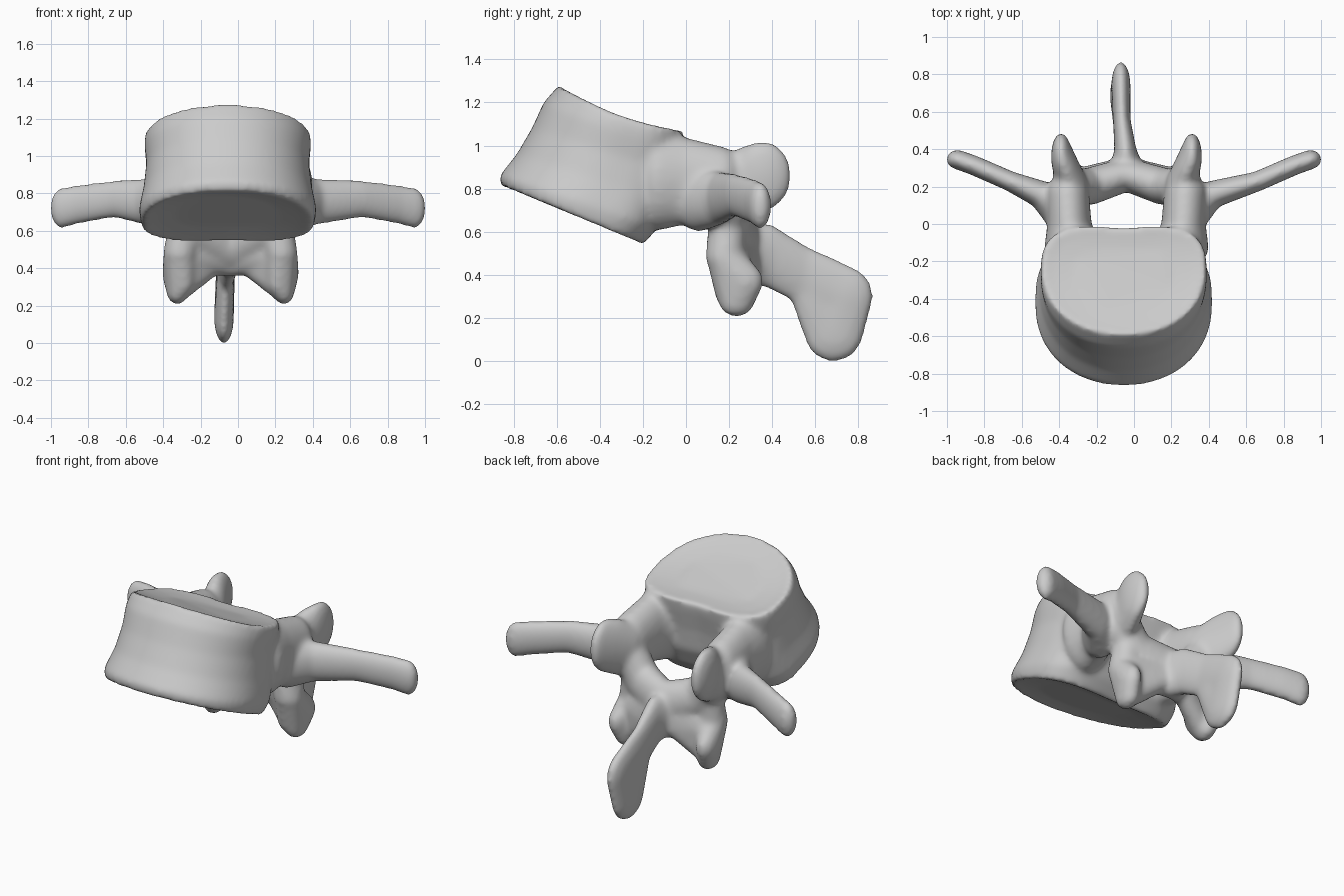
import bpy, bmesh
from math import sin, cos, pi
from mathutils import Matrix

cube = bpy.data.objects.get("Cube")
if cube:
    bpy.data.objects.remove(cube, do_unlink=True)

bone = bpy.data.materials.new("bone grey")
bone.use_nodes = True
bone.diffuse_color = (0.6, 0.6, 0.6, 1)
bone.node_tree.nodes["Principled BSDF"].inputs["Base Color"].default_value = (0.6, 0.6, 0.6, 1)

bm = bmesh.new()
MID = -0.04          # middle of the arch
BODY_MID = -0.055    # middle of the body


def hull(*blobs):
    """Convex skin around ellipsoids given as (centre, radii)."""
    part = bmesh.new()
    for centre, radii in blobs:
        place = Matrix.Translation(centre) @ Matrix.Diagonal((*radii, 1))
        bmesh.ops.create_icosphere(part, subdivisions=3, radius=1, matrix=place)
    result = bmesh.ops.convex_hull(part, input=part.verts)
    junk = {v for v in result["geom_interior"] if isinstance(v, bmesh.types.BMVert)}
    bmesh.ops.delete(part, geom=list(junk), context="VERTS")
    mesh = bpy.data.meshes.new("part")
    part.to_mesh(mesh)
    part.free()
    bm.from_mesh(mesh)
    bpy.data.meshes.remove(mesh)


def chain(*blobs):
    for a, b in zip(blobs, blobs[1:]):
        hull(a, b)


def loft(rings):
    """Closed skin through rings of points."""
    loops = [[bm.verts.new(p) for p in ring] for ring in rings]
    n = len(loops[0])
    for a, b in zip(loops, loops[1:]):
        for i in range(n):
            j = (i + 1) % n
            bm.faces.new((a[i], a[j], b[j], b[i]))
    bm.faces.new(loops[0][::-1])
    bm.faces.new(loops[-1])


def kidney(front, back, half, sag=0, scale=1, dip=0, n=64):
    """Body cross-section between a front and a back (y, z) point."""
    ring = []
    for i in range(n):
        c, s = cos(2 * pi * i / n), sin(2 * pi * i / n)
        power = 0.95 if s < 0 else 0.6
        x = abs(c) ** power * (1 if c > 0 else -1)
        depth = 0.58 - 0.58 * abs(s) ** power if s < 0 else 0.58 + 0.42 * s ** power
        if s > 0:
            depth -= 0.03 * max(0, 1 - abs(x) * 1.6)
        depth = 0.5 + (depth - 0.5) * scale
        y, z = (f + (b - f) * depth for f, b in zip(front, back))
        ring.append((BODY_MID + x * half * scale, y, z + dip - sag * sin(pi * depth)))
    return ring


# Body: tilted drum with a waist and shallow hollow ends
bottom = ((-0.86, 0.81), (-0.19, 0.535), 0.46)
top = ((-0.59, 1.28), (0.0, 1.07), 0.44, 0.035)
rings = [kidney(*bottom, scale=0.6, dip=0.03), kidney(*bottom, scale=0.85, dip=0.015),
         kidney(*bottom),
         kidney((-0.865, 0.86), (-0.12, 0.61), 0.475),
         kidney((-0.785, 0.96), (-0.06, 0.73), 0.45),
         kidney((-0.715, 1.08), (-0.04, 0.87), 0.435),
         kidney((-0.66, 1.20), (-0.01, 1.00), 0.445, 0.02),
         kidney(*top), kidney(*top, scale=0.85, dip=-0.01),
         kidney(*top, scale=0.6, dip=-0.015)]
loft(rings)

for side in (-1, 1):
    def at(d, y, z):
        return (MID + side * d, y, z)

    # Pedicle, flaring into the body
    chain((at(0.29, -0.13, 0.84), (0.15, 0.10, 0.235)),
          (at(0.305, -0.01, 0.835), (0.12, 0.09, 0.205)),
          (at(0.315, 0.17, 0.825), (0.115, 0.09, 0.17)))
    # Transverse process, flaring into the pedicle
    chain((at(0.34, 0.06, 0.75), (0.10, 0.12, 0.15)),
          (at(0.45, 0.155, 0.755), (0.075, 0.075, 0.125)),
          ((side * 0.66, 0.228, 0.770), (0.06, 0.053, 0.1)),
          ((side * 0.86, 0.315, 0.740), (0.06, 0.052, 0.105)),
          ((side * 0.945, 0.345, 0.72), (0.06, 0.052, 0.11)))
    # Superior articular process
    chain((at(0.30, 0.21, 0.81), (0.095, 0.09, 0.155)),
          (at(0.32, 0.29, 0.83), (0.07, 0.10, 0.175)),
          (at(0.35, 0.36, 0.86), (0.054, 0.13, 0.163)))
    # Lamina
    chain((at(0.28, 0.20, 0.74), (0.11, 0.10, 0.12)),
          (at(0.20, 0.20, 0.62), (0.11, 0.10, 0.12)),
          (at(0.0, 0.265, 0.54), (0.085, 0.09, 0.15)))
    hull((at(0.22, 0.22, 0.48), (0.09, 0.08, 0.09)),
         (at(0.0, 0.29, 0.47), (0.08, 0.07, 0.12)))
    # Inferior articular process, a leaf turned outwards and webbed to the lamina
    hull((at(0.25, 0.19, 0.60), (0.09, 0.09, 0.08)),
         (at(0.27, 0.18, 0.48), (0.09, 0.09, 0.08)))
    hull((at(0.27, 0.18, 0.48), (0.09, 0.085, 0.08)),
         (at(0.305, 0.27, 0.37), (0.06, 0.09, 0.09)),
         (at(0.25, 0.20, 0.33), (0.06, 0.07, 0.08)),
         (at(0.285, 0.235, 0.265), (0.055, 0.08, 0.06)))
    hull((at(0.25, 0.21, 0.46), (0.08, 0.09, 0.08)),
         (at(0.26, 0.22, 0.30), (0.06, 0.07, 0.07)),
         (at(0.09, 0.28, 0.44), (0.06, 0.06, 0.08)))

# Spinous process: thin hatchet blade swelling at the lower back edge
chain(((MID, 0.28, 0.50), (0.095, 0.07, 0.14)),
      ((-0.045, 0.38, 0.49), (0.06, 0.08, 0.15)),
      ((-0.065, 0.54, 0.40), (0.047, 0.09, 0.14)),
      ((-0.07, 0.735, 0.30), (0.052, 0.135, 0.145)),
      ((-0.075, 0.685, 0.135), (0.053, 0.14, 0.14)),
      ((-0.068, 0.56, 0.35), (0.046, 0.09, 0.12)))

# Fuse the parts into one smooth bone
mesh = bpy.data.meshes.new("vertebra")
bmesh.ops.recalc_face_normals(bm, faces=bm.faces)
bm.to_mesh(mesh)
bm.free()
mesh.materials.append(bone)
vertebra = bpy.data.objects.new("vertebra", mesh)
bpy.context.collection.objects.link(vertebra)
fuse = vertebra.modifiers.new("fuse", "REMESH")
fuse.mode = "VOXEL"
fuse.voxel_size = 0.014
fuse.use_smooth_shade = True
soften = vertebra.modifiers.new("soften", "SMOOTH")
soften.factor = 0.5
soften.iterations = 18
